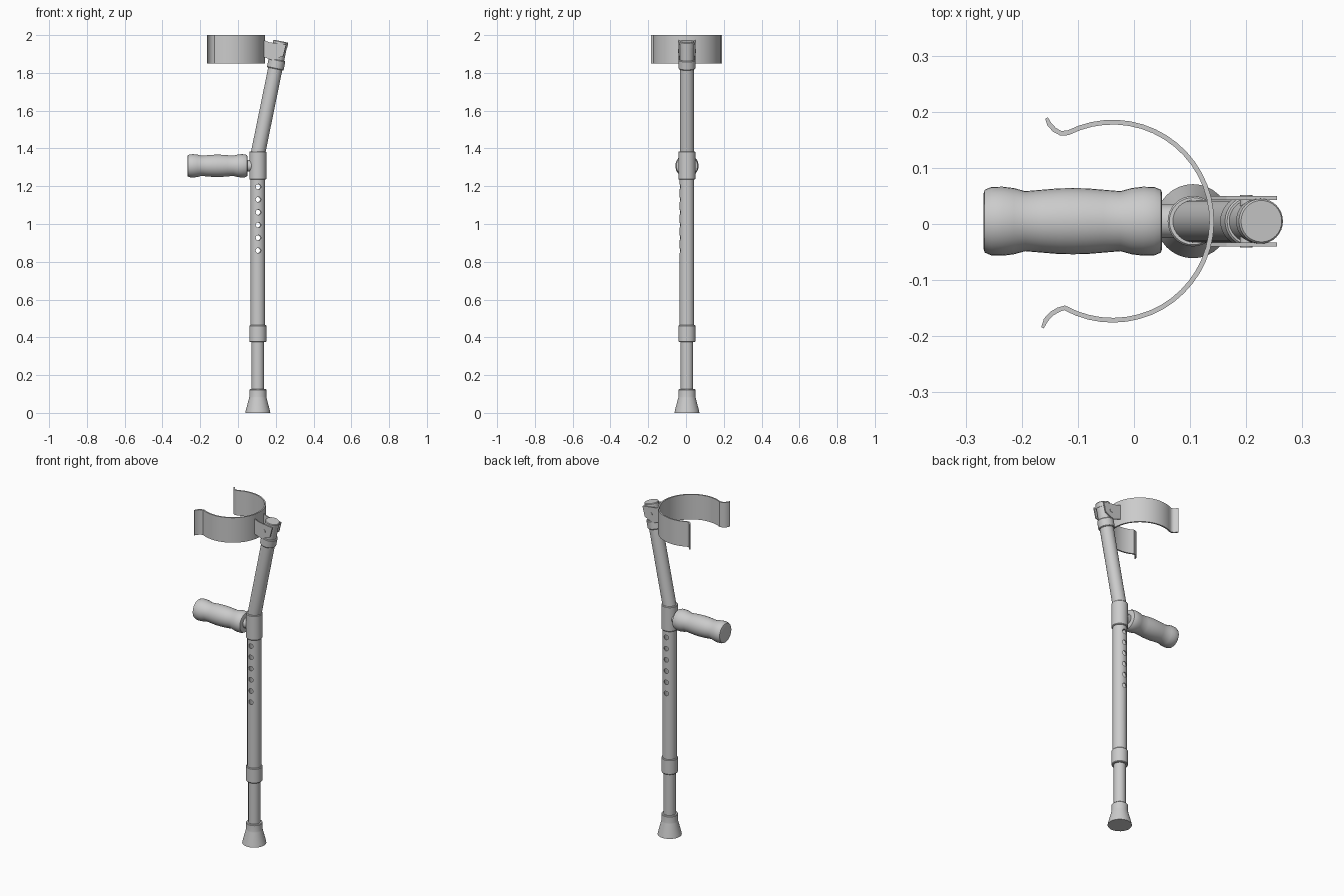
import bpy, bmesh, math
from mathutils import Vector, Matrix

if "Cube" in bpy.data.objects:
    bpy.data.objects.remove(bpy.data.objects["Cube"])

CY = 0.005           # common depth of the crutch axis
CX = 0.105           # shaft position


def finish(name, bm, smooth=True):
    bmesh.ops.recalc_face_normals(bm, faces=bm.faces[:])
    me = bpy.data.meshes.new(name)
    bm.to_mesh(me)
    bm.free()
    ob = bpy.data.objects.new(name, me)
    bpy.context.collection.objects.link(ob)
    if smooth:
        bpy.ops.object.select_all(action='DESELECT')
        ob.select_set(True)
        bpy.context.view_layer.objects.active = ob
        bpy.ops.object.shade_smooth_by_angle(angle=math.radians(35))
    return ob


def lathe(name, profile, origin=(CX, CY, 0), axis=(0, 0, 1), n=32, hollow=False):
    """Revolve (radius, distance) points about an axis; hollow closes the loop."""
    bm = bmesh.new()
    m = Matrix.Translation(origin) @ Vector((0, 0, 1)).rotation_difference(Vector(axis)).to_matrix().to_4x4()
    rings = [[bm.verts.new(m @ Vector((r * math.cos(2 * math.pi * i / n),
                                       r * math.sin(2 * math.pi * i / n), t)))
              for i in range(n)] for r, t in profile]
    pairs = list(zip(rings, rings[1:]))
    if hollow:
        pairs.append((rings[-1], rings[0]))
    else:
        bm.faces.new(rings[0])
        bm.faces.new(rings[-1])
    for a, b in pairs:
        for i in range(n):
            j = (i + 1) % n
            bm.faces.new((a[i], a[j], b[j], b[i]))
    return finish(name, bm)


def prism(name, points, offset, smooth=False):
    """Extrude a planar outline by an offset."""
    bm = bmesh.new()
    face = bm.faces.new([bm.verts.new(p) for p in points])
    new = bmesh.ops.extrude_face_region(bm, geom=[face])['geom']
    bmesh.ops.translate(bm, vec=offset, verts=[v for v in new if isinstance(v, bmesh.types.BMVert)])
    return finish(name, bm, smooth)


# Rubber foot, lower tube and its locking collar
lathe("rubber_foot", [(0.066, 0), (0.064, 0.012), (0.046, 0.08), (0.045, 0.086), (0.045, 0.122), (0.042, 0.126)])
lathe("lower_tube", [(0.033, 0.1), (0.033, 0.46)])
lathe("lower_collar", [(0.042, 0.375), (0.045, 0.379), (0.045, 0.461), (0.042, 0.465)])

# Hollow main tube with adjustment holes through it
tube = lathe("main_tube", [(0.0385, 0.42), (0.0385, 1.3), (0.033, 1.3), (0.033, 0.42)], hollow=True)
bm = bmesh.new()
for i in range(6):
    m = (Matrix.Translation((CX, CY, 1.197 - 0.0675 * i)) @ Matrix.Rotation(math.radians(4), 4, 'Z')
         @ Matrix.Rotation(math.pi / 2, 4, 'X'))
    bmesh.ops.create_cone(bm, cap_ends=True, segments=16, radius1=0.014, radius2=0.014, depth=0.2, matrix=m)
cutter = finish("hole_cutter", bm, False)
cutter.hide_render = True
bpy.ops.object.select_all(action='DESELECT')
tube.select_set(True)
bpy.context.view_layer.objects.active = tube
mod = tube.modifiers.new("holes", 'BOOLEAN')
mod.operation, mod.solver, mod.object = 'DIFFERENCE', 'EXACT', cutter
bpy.ops.object.modifier_apply(modifier=mod.name)
bpy.data.objects.remove(cutter)

# Handle collar, connector and contoured grip
lathe("handle_collar", [(0.042, 1.235), (0.045, 1.239), (0.045, 1.381), (0.042, 1.385)])
lathe("handle_connector", [(0.03, 0), (0.03, 0.06)], (CX, CY, 1.308), (-1, 0, 0))
half = [(0.061, 0.145), (0.0615, 0.125), (0.059, 0.105), (0.0535, 0.085), (0.056, 0.055), (0.0585, 0.025)]
side = [(0.05, 0.159), (0.056, 0.157)] + half
grip = [(r, -t) for r, t in side] + [(0.059, 0)] + [(r, t) for r, t in reversed(side)]
lathe("hand_grip", grip, (-0.109, CY, 1.308), (1, 0, 0))

# Angled upper tube with collar and end cap
base, top = Vector((CX, CY, 1.37)), Vector((0.227, CY, 1.968))
axis = (top - base).normalized()
length = (top - base).length
lathe("upper_tube", [(0.038, -0.02), (0.038, length - 0.01)], base, axis)
lathe("upper_collar", [(0.042, length - 0.15), (0.045, length - 0.146), (0.045, length - 0.104),
                       (0.042, length - 0.1)], base, axis)
lathe("end_cap", [(0.04, length - 0.03), (0.04, length - 0.004), (0.037, length)], base, axis)

# Forearm cuff: open arc with flared ends
c = Vector((-0.038, CY))
path = [(-0.156, 0.189), (-0.151, 0.178), (-0.142, 0.168), (-0.131, 0.162)]
for i in range(33):
    a = math.radians(117 - 236 * i / 32)
    path.append((c.x + 0.1765 * math.cos(a), c.y + 0.1765 * math.sin(a)))
path += [(-0.135, -0.153), (-0.147, -0.160), (-0.157, -0.171), (-0.163, -0.185)]
pts = [Vector(p) for p in path]
left, right = [], []
for i, p in enumerate(pts):
    d = (pts[min(i + 1, len(pts) - 1)] - pts[max(i - 1, 0)]).normalized()
    nrm = Vector((-d.y, d.x)) * (0.0025 if i in (0, len(pts) - 1) else 0.0042)
    left.append(p + nrm)
    right.append(p - nrm)
prism("forearm_cuff", [(p.x, p.y, 1.85) for p in left + right[::-1]], (0, 0, 0.15), True)

# Bracket side plates and pivot bolt joining the cuff to the tube
plate = [(0.132, 1.975), (0.165, 1.962), (0.255, 1.95), (0.24, 1.89), (0.185, 1.866), (0.132, 1.885)]
for label, y in (("back", CY + 0.038), ("front", CY - 0.045)):
    prism("bracket_plate_" + label, [(x, y, z) for x, z in plate], (0, 0.007, 0))
lathe("pivot_bolt", [(0.011, -0.047), (0.011, 0.047)], (0.2, CY, 1.915), (0, 1, 0), 16)
